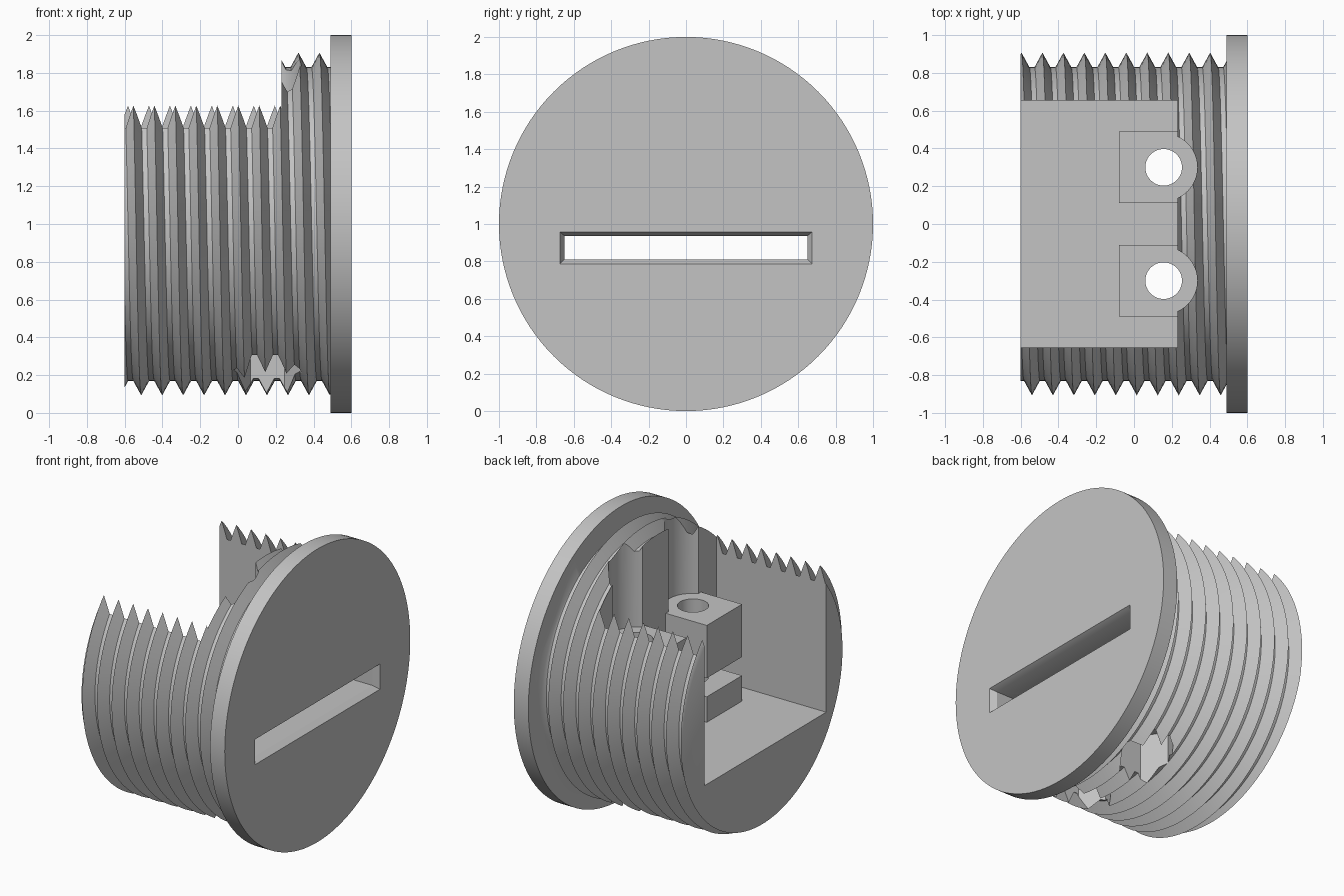
import bpy
import bmesh
from math import sin, cos, tau, pi, floor
from mathutils import Vector, Matrix

default = bpy.data.objects.get("Cube")
if default:
    bpy.data.objects.remove(default, do_unlink=True)

grey = bpy.data.materials.new("plain_grey")
grey.use_nodes = True
grey.diffuse_color = (0.55, 0.55, 0.55, 1)
grey.node_tree.nodes["Principled BSDF"].inputs["Base Color"].default_value = grey.diffuse_color

AXIS_Z = 1.0


def to_object(name, bm):
    bmesh.ops.recalc_face_normals(bm, faces=bm.faces)
    mesh = bpy.data.meshes.new(name)
    bm.to_mesh(mesh)
    bm.free()
    mesh.materials.append(grey)
    obj = bpy.data.objects.new(name, mesh)
    bpy.context.collection.objects.link(obj)
    return obj


def box(name, low, high):
    low, high = Vector(low), Vector(high)
    bm = bmesh.new()
    bmesh.ops.create_cube(bm, size=1)
    for v in bm.verts:
        v.co = (low + high) / 2 + Vector(a * b for a, b in zip(v.co, high - low))
    return to_object(name, bm)


def cylinder(name, radius, start, end, sides):
    start, end = Vector(start), Vector(end)
    bm = bmesh.new()
    turn = (end - start).to_track_quat('Z', 'Y').to_matrix().to_4x4()
    bmesh.ops.create_cone(bm, cap_ends=True, segments=sides, radius1=radius, radius2=radius,
                          depth=(end - start).length,
                          matrix=Matrix.Translation((start + end) / 2) @ turn)
    return to_object(name, bm)


def combine(target, tool, operation):
    mod = target.modifiers.new("combine", 'BOOLEAN')
    mod.operation = operation
    mod.solver = 'EXACT'
    mod.object = tool
    bpy.context.view_layer.objects.active = target
    bpy.ops.object.modifier_apply(modifier=mod.name)
    bpy.data.objects.remove(tool, do_unlink=True)


# Threaded barrel: a V profile swept along a helix, trimmed at both ends
def threaded_barrel(x0, x1, root, crest, pitch, phase, steps=96):
    bm = bmesh.new()
    profile = [(-0.042, root), (0, crest), (0.042, root)]
    first = floor((x0 - phase) / pitch) - 2
    last = floor((x1 - phase) / pitch) + 2
    rows = []
    for i in range((last - first) * steps + 1):
        angle = tau * i / steps
        x = phase + pitch * (first + i / steps)
        rows.append([bm.verts.new((x + dx, -r * sin(angle), AXIS_Z + r * cos(angle)))
                     for dx, r in profile])
    for i in range(len(rows) - 1):
        a, b = rows[i], rows[i + 1]
        for j in range(2):
            bm.faces.new((a[j], a[j + 1], b[j + 1], b[j]))
        if i + steps + 1 < len(rows):
            c, d = rows[i + steps], rows[i + steps + 1]
            bm.faces.new((a[2], c[0], d[0], b[2]))
    for x, side in ((x0, -1), (x1, 1)):
        geom = bm.verts[:] + bm.edges[:] + bm.faces[:]
        bmesh.ops.bisect_plane(bm, geom=geom, dist=1e-6, plane_co=(x, 0, 0),
                               plane_no=(side, 0, 0), clear_outer=True)
        rim = [e for e in bm.edges if e.is_boundary
               and all(abs(v.co.x - x) < 1e-4 for v in e.verts)]
        bmesh.ops.holes_fill(bm, edges=rim, sides=0)
    return to_object("threaded_plug", bm)


plug = threaded_barrel(-0.6, 0.52, 0.83, 0.907, 0.111, 0.098)

# Round end flange
flange = cylinder("flange", 1.0, (0.49, 0, AXIS_Z), (0.6, 0, AXIS_Z), 128)
combine(plug, flange, 'UNION')

# Open rectangular cavity
combine(plug, box("cavity", (-0.8, -0.655, 0.636), (0.23, 0.655, 2.2)), 'DIFFERENCE')

# Clamp blocks with screw wells, screw holes and hexagonal nut pockets
for side in (-1, 1):
    y = 0.3 * side
    combine(plug, box("clamp_block", (-0.08, y - 0.19, 0.6), (0.26, y + 0.19, 1.297)), 'UNION')
    combine(plug, cylinder("screw_well", 0.178, (0.157, y, 1.297), (0.157, y, 2.2), 64), 'DIFFERENCE')
    combine(plug, cylinder("screw_hole", 0.097, (0.157, y, -0.2), (0.157, y, 1.5), 48), 'DIFFERENCE')
    pocket = cylinder("nut_pocket", 0.18, (0.157, y, -0.2), (0.157, y, 0.45), 6)
    # Turn the pocket so that its flats face front and back
    xs = [v.co.x for v in pocket.data.vertices]
    if max(xs) - min(xs) < 0.35:
        spot = Vector((0.157, y, 0))
        pocket.data.transform(Matrix.Translation(spot) @ Matrix.Rotation(pi / 6, 4, 'Z')
                              @ Matrix.Translation(-spot))
    combine(plug, pocket, 'DIFFERENCE')

# Slot through the flange and clamp blocks, with a chamfered mouth
combine(plug, box("slot", (-0.2, -0.65, 0.81), (0.7, 0.65, 0.937)), 'DIFFERENCE')
mouth = box("slot_mouth", (0.56, -0.65, 0.81), (0.61, 0.65, 0.937))
for v in mouth.data.vertices:
    if v.co.x > 0.6:
        v.co.y += 0.031 if v.co.y > 0 else -0.031
        v.co.z += 0.026 if v.co.z > 0.87 else -0.031
combine(plug, mouth, 'DIFFERENCE')

# Smooth round walls, sharp edges elsewhere
bpy.ops.object.select_all(action='DESELECT')
plug.select_set(True)
bpy.context.view_layer.objects.active = plug
bpy.ops.object.shade_smooth_by_angle(angle=pi / 6)
